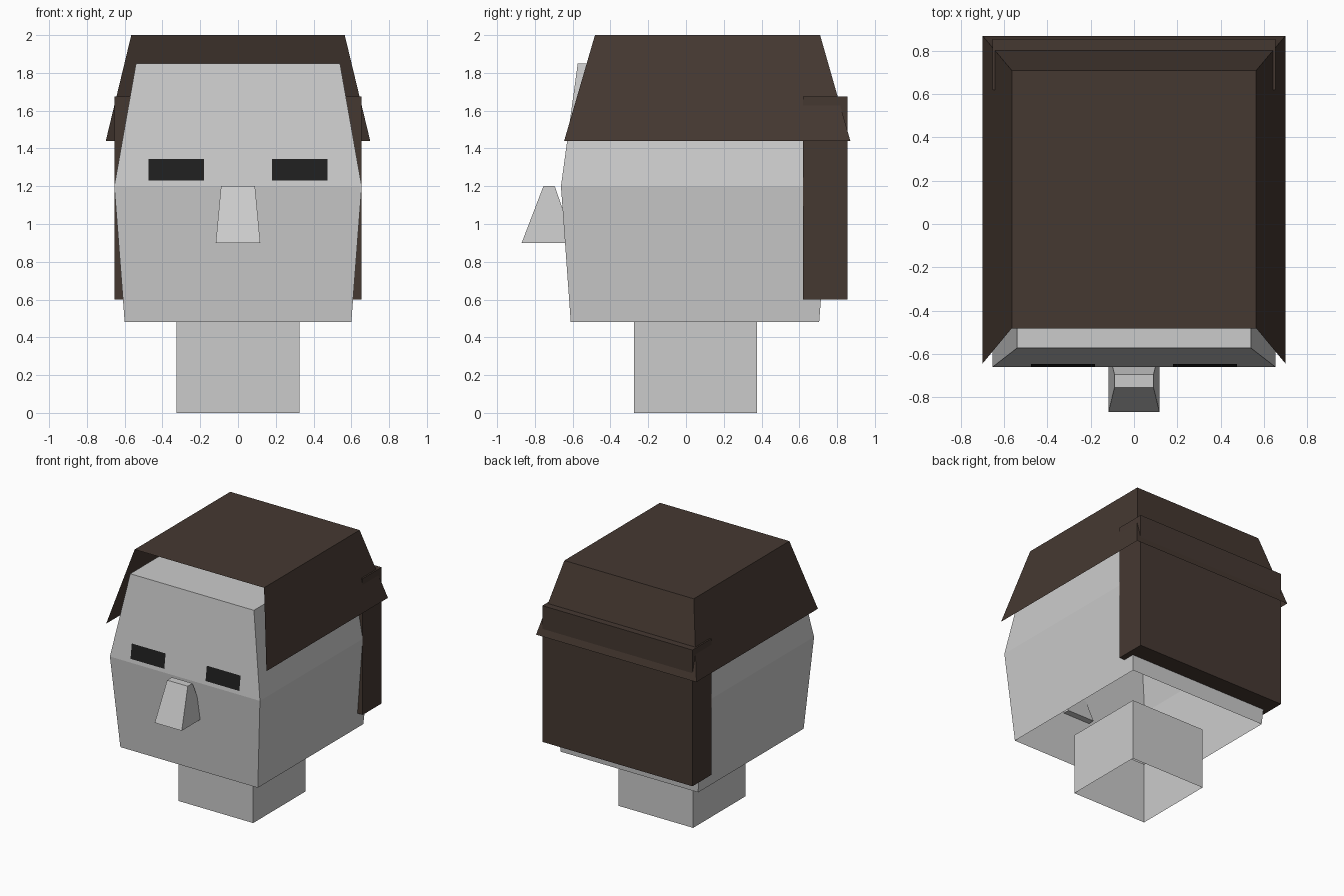
import bpy

if "Cube" in bpy.data.objects:
    bpy.data.objects.remove(bpy.data.objects["Cube"])


def material(name, rgb):
    m = bpy.data.materials.new(name)
    m.diffuse_color = (*rgb, 1)
    m.use_nodes = True
    m.node_tree.nodes["Principled BSDF"].inputs["Base Color"].default_value = m.diffuse_color
    return m


def mesh_object(name, verts, faces, mat=None):
    me = bpy.data.meshes.new(name)
    me.from_pydata(verts, [], faces)
    ob = bpy.data.objects.new(name, me)
    bpy.context.collection.objects.link(ob)
    if mat:
        me.materials.append(mat)
    return ob


def stack(name, levels, bottom=True, top=True, front=True, mat=None):
    """Loft rectangles given as (z, half width, front y, back y), bottom to top."""
    verts, faces = [], []
    for z, w, f, b in levels:
        verts += [(-w, f, z), (w, f, z), (w, b, z), (-w, b, z)]
    for k in range(len(levels) - 1):
        for i in range(0 if front else 1, 4):
            a, c = 4 * k + i, 4 * k + (i + 1) % 4
            faces.append((a, c, c + 4, a + 4))
    if bottom:
        faces.append((3, 2, 1, 0))
    if top:
        n = len(verts)
        faces.append((n - 4, n - 3, n - 2, n - 1))
    return mesh_object(name, verts, faces, mat)


brown = material("dark_brown", (0.06, 0.04, 0.031))
black = material("black", (0.014, 0.014, 0.014))

# Neck: open square tube
stack("neck", [(0, .325, -.275, .375), (.48, .325, -.275, .375)],
      bottom=False, top=False)

# Head: widest at nose-bridge height, open underneath
stack("head", [(.48, .60, -.61, .705), (1.2, .655, -.662, .76), (1.85, .54, -.573, .67)],
      bottom=False)

# Nose: tapered wedge sunk into the face
stack("nose", [(.90, .118, -.87, -.59), (1.2, .09, -.755, -.695)])

# Hair cap: sheet with open front and bottom
stack("hair_cap", [(1.44, .70, -.645, .87), (2.0, .565, -.482, .71)],
      bottom=False, front=False, mat=brown)

# Back hair: block behind the head
stack("back_hair", [(.60, .655, .62, .855), (1.675, .655, .62, .855)], mat=brown)

# Eyes: flat panels lying on the sloping forehead
for side, s in (("right", -1), ("left", 1)):
    x0, x1 = sorted((s * .18, s * .475))
    mesh_object(side + "_eye",
                [(x0, -.662, 1.23), (x1, -.662, 1.23), (x1, -.646, 1.345), (x0, -.646, 1.345)],
                [(0, 1, 2, 3)], black)
